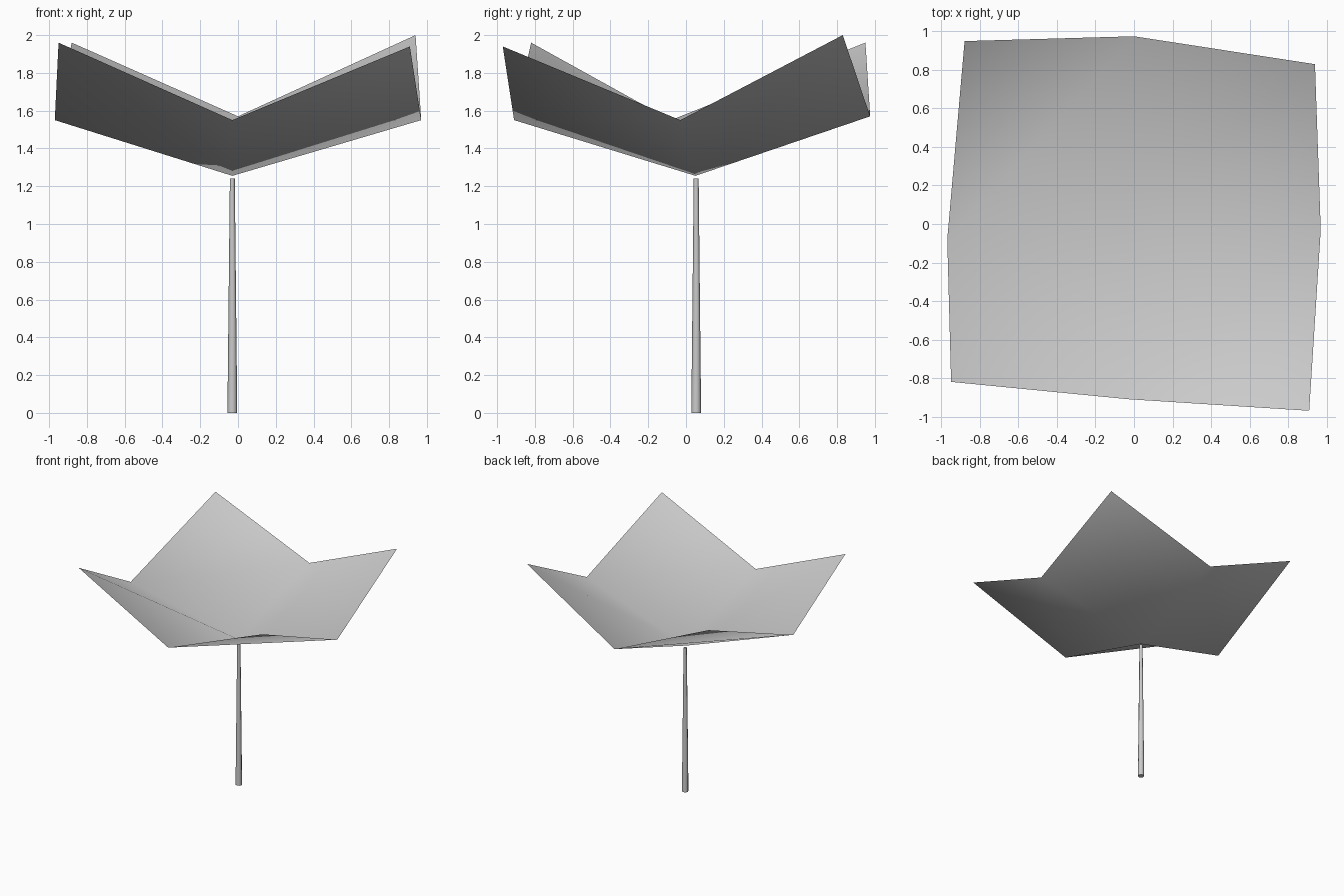
import bpy
import bmesh
from mathutils import Matrix

if "Cube" in bpy.data.objects:
    bpy.data.objects.remove(bpy.data.objects["Cube"])


def add_object(name, bm, angle):
    mesh = bpy.data.meshes.new(name)
    bm.to_mesh(mesh)
    bm.free()
    obj = bpy.data.objects.new(name, mesh)
    bpy.context.collection.objects.link(obj)
    bpy.ops.object.select_all(action='DESELECT')
    obj.select_set(True)
    bpy.context.view_layer.objects.active = obj
    bpy.ops.object.shade_smooth_by_angle(angle=angle)
    return obj


# Canopy: a slightly irregular 2 x 2 panel sheet, drooping at the centre
rows = [
    [(-0.95, -0.82, 1.96), (-0.03, -0.91, 1.55), (0.91, -0.97, 1.94)],
    [(-0.97, -0.08, 1.55), (-0.03, 0.05, 1.255), (0.97, -0.03, 1.55)],
    [(-0.88, 0.95, 1.96), (0.0, 0.975, 1.57), (0.94, 0.83, 2.0)],
]
bm = bmesh.new()
grid = [[bm.verts.new(p) for p in row] for row in rows]
for j in range(2):
    for i in range(2):
        a, b = grid[j][i], grid[j][i + 1]
        c, d = grid[j + 1][i + 1], grid[j + 1][i]
        bm.faces.new((a, b, c))
        bm.faces.new((a, c, d))
add_object("canopy", bm, 1.4)

# Stem: thin tapered post under the canopy centre
height = 1.24
bm = bmesh.new()
bmesh.ops.create_cone(bm, cap_ends=True, segments=8, radius1=0.026,
                      radius2=0.013, depth=height,
                      matrix=Matrix.Translation((-0.03, 0.054, height / 2)))
add_object("stem", bm, 1.0)
